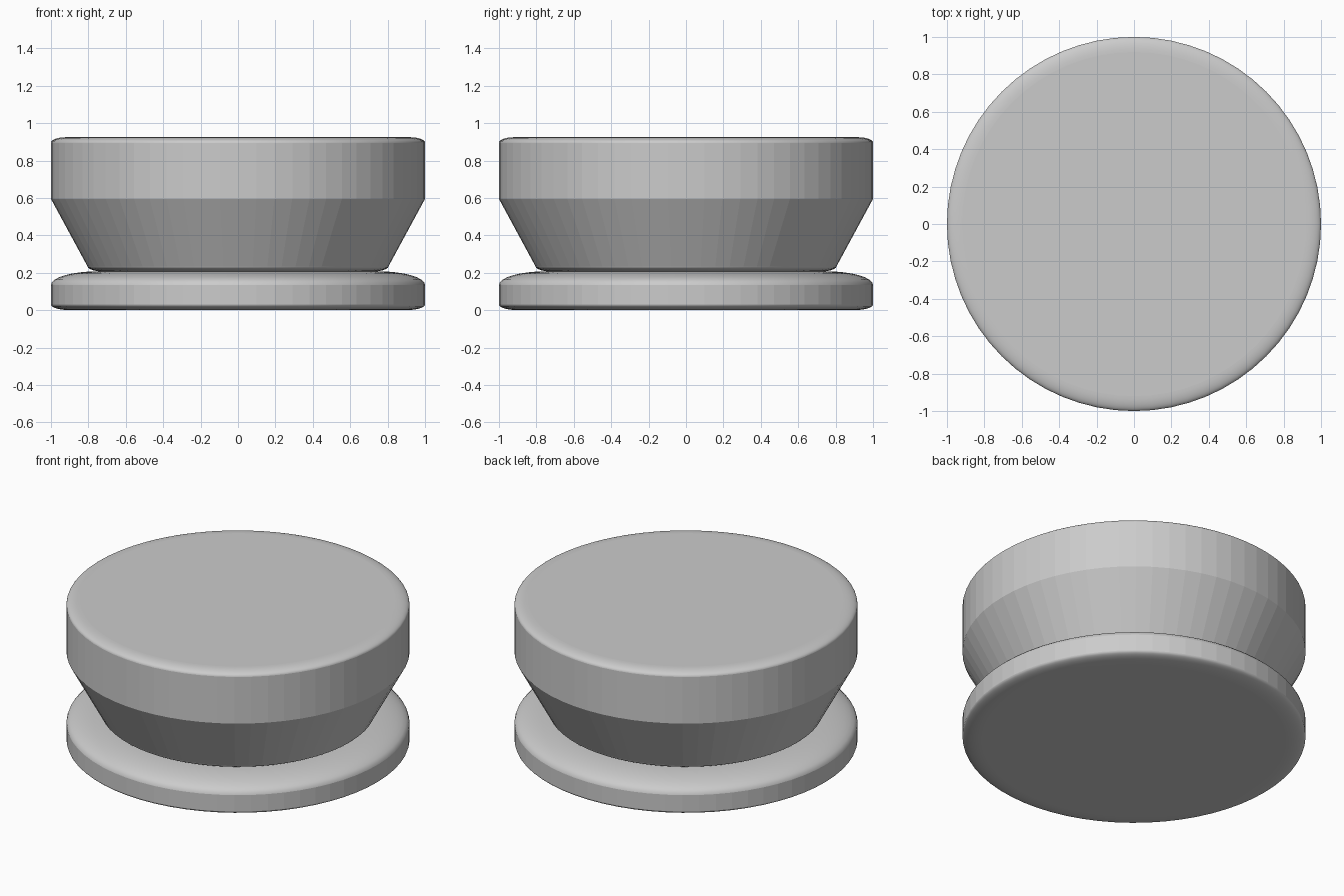
import bpy, bmesh, math

if "Cube" in bpy.data.objects:
    bpy.data.objects.remove(bpy.data.objects["Cube"])

SIDES = 64
mat = bpy.data.materials.new("plain grey")
mat.diffuse_color = (0.6, 0.6, 0.6, 1)
mat.use_nodes = True
mat.node_tree.nodes["Principled BSDF"].inputs["Base Color"].default_value = mat.diffuse_color


def arc(cr, cz, rr, rz, a0, a1, n=8):
    """Elliptical edge rounding, angles in degrees."""
    pts = []
    for i in range(n + 1):
        a = math.radians(a0 + (a1 - a0) * i / n)
        pts.append((cr + rr * math.cos(a), cz + rz * math.sin(a)))
    return pts


def lathe(name, profile):
    """Closed turned solid: rounded edges smooth, tall walls and caps flat."""
    bm = bmesh.new()
    rings = []
    for r, z in profile:
        rings.append([bm.verts.new((r * math.cos(2 * math.pi * i / SIDES),
                                    r * math.sin(2 * math.pi * i / SIDES), z))
                      for i in range(SIDES)])
    for k in range(len(rings) - 1):
        a, b = rings[k], rings[k + 1]
        tall = profile[k + 1][1] - profile[k][1] > 0.08
        for i in range(SIDES):
            j = (i + 1) % SIDES
            f = bm.faces.new((a[i], a[j], b[j], b[i]))
            f.smooth = not tall
    bm.faces.new(rings[0][::-1])
    bm.faces.new(rings[-1])
    bmesh.ops.recalc_face_normals(bm, faces=bm.faces)
    mesh = bpy.data.meshes.new(name)
    bm.to_mesh(mesh)
    bm.free()
    mesh.materials.append(mat)
    ob = bpy.data.objects.new(name, mesh)
    bpy.context.collection.objects.link(ob)
    return ob


# Foot disc with a shallow lower and a broad upper rounding
lathe("base_disc",
      arc(0.89, 0.03, 0.11, 0.03, -90, 0) + arc(0.75, 0.135, 0.25, 0.073, 0, 90))

# Flared body: small rounded bottom, cone, straight wall, rounded top
lathe("flared_body",
      arc(0.70, 0.235, 0.105, 0.03, -90, 0) + [(1.0, 0.595)]
      + arc(0.92, 0.895, 0.08, 0.03, 0, 90))
